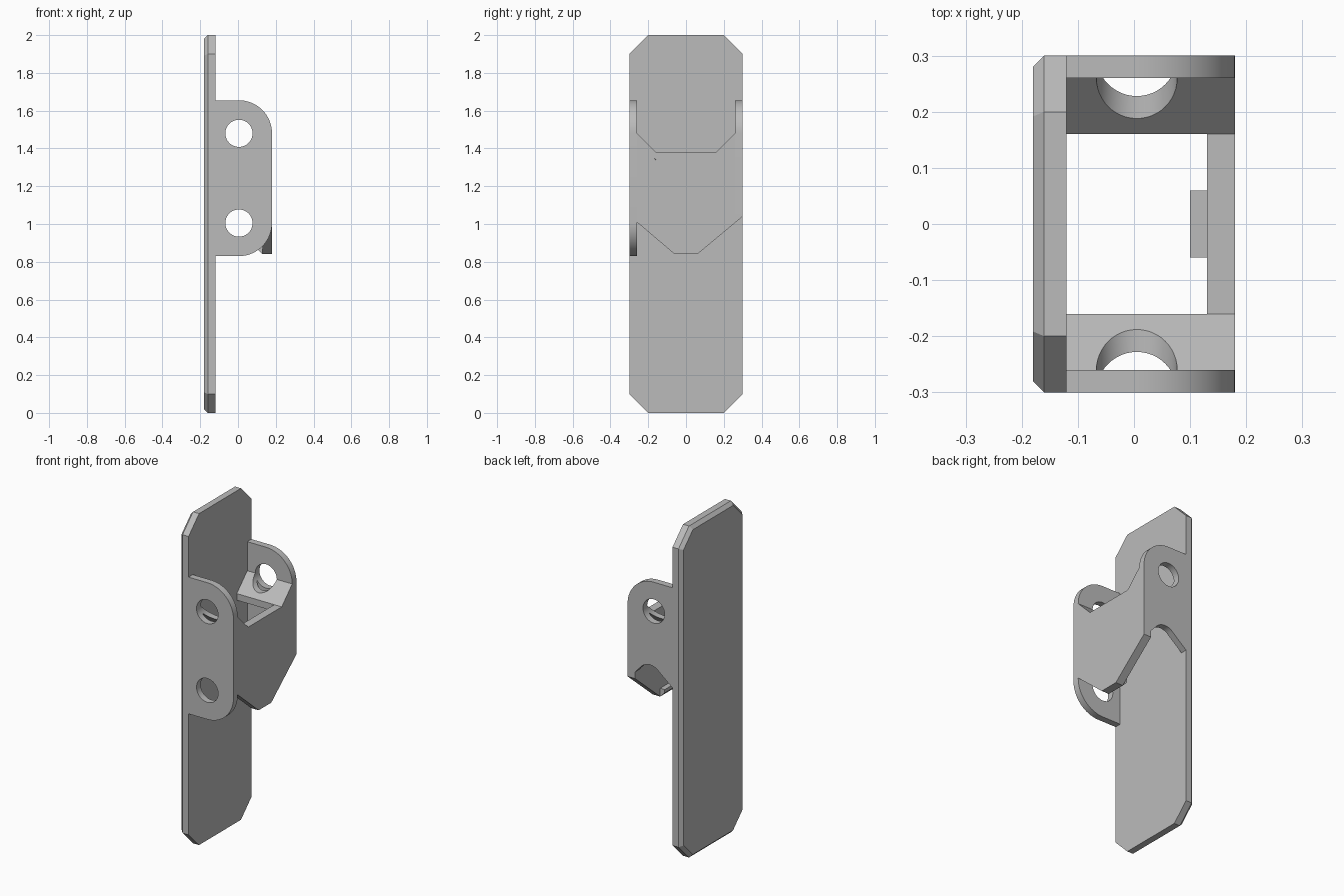
import bpy, bmesh, math
from mathutils import Vector

cube = bpy.data.objects.get("Cube")
if cube:
    bpy.data.objects.remove(cube, do_unlink=True)

grey = bpy.data.materials.new("plain_grey")
grey.use_nodes = True
GREY = (0.5, 0.5, 0.5, 1)
grey.diffuse_color = GREY
grey.node_tree.nodes["Principled BSDF"].inputs["Base Color"].default_value = GREY

# Shared bracket dimensions
PLATE_X, WALL_X, OUT_X = -0.12, 0.13, 0.18
EAR_IN, EAR_OUT = 0.26, 0.30
HOLE_X, HOLE_R, EAR_R = 0.005, 0.072, 0.175
HOLE_LOW, HOLE_HIGH = 1.005, 1.48


def prism(name, outline, axis, lo, hi):
    """Extrude a 2D outline along x or y; outline is (y, z) or (x, z)."""
    bm = bmesh.new()
    place = (lambda u, v: (lo, u, v)) if axis == "x" else (lambda u, v: (u, lo, v))
    face = bm.faces.new([bm.verts.new(place(u, v)) for u, v in outline])
    new = bmesh.ops.extrude_face_region(bm, geom=[face])["geom"]
    shift = Vector((hi - lo, 0, 0) if axis == "x" else (0, hi - lo, 0))
    bmesh.ops.translate(bm, vec=shift, verts=[g for g in new if isinstance(g, bmesh.types.BMVert)])
    bmesh.ops.recalc_face_normals(bm, faces=bm.faces)
    mesh = bpy.data.meshes.new(name)
    bm.to_mesh(mesh)
    bm.free()
    obj = bpy.data.objects.new(name, mesh)
    mesh.materials.append(grey)
    bpy.context.collection.objects.link(obj)
    return obj


def arc(cx, cz, r, start, end, steps=16):
    angles = [math.radians(start + (end - start) * i / steps) for i in range(steps + 1)]
    return [(cx + r * math.cos(a), cz + r * math.sin(a)) for a in angles]


def activate(obj):
    bpy.ops.object.select_all(action="DESELECT")
    obj.select_set(True)
    bpy.context.view_layer.objects.active = obj


def drill(obj, z, lo, hi):
    """Cut a round pin hole along y."""
    cutter = prism("hole_cutter", arc(HOLE_X, z, HOLE_R, 0, 352.5, 47), "y", lo, hi)
    cutter.hide_render = True
    mod = obj.modifiers.new("pin_hole", "BOOLEAN")
    mod.operation, mod.solver, mod.object = "DIFFERENCE", "EXACT", cutter
    activate(obj)
    bpy.ops.object.modifier_apply(modifier=mod.name)
    bpy.data.objects.remove(cutter, do_unlink=True)


def smooth(obj):
    activate(obj)
    bpy.ops.object.shade_smooth_by_angle(angle=math.radians(25))


# Back plate: clipped corners, outer rim chamfered
w, c = 0.30, 0.10
outline = [(-w, c), (-w + c, 0), (w - c, 0), (w, c),
           (w, 2 - c), (w - c, 2), (c - w, 2), (-w, 2 - c)]
plate = prism("mounting_plate", outline, "x", -0.18, PLATE_X)
bm = bmesh.new()
bm.from_mesh(plate.data)
rim = [e for e in bm.edges if all(v.co.x < -0.17 for v in e.verts)]
bmesh.ops.bevel(bm, geom=rim, offset=0.02, segments=1, affect="EDGES")
bm.to_mesh(plate.data)
bm.free()

# Front ear: rounded outer corners, two pin holes
top_arc = arc(HOLE_X, HOLE_HIGH, EAR_R, 0, 90)
low_arc = arc(HOLE_X, HOLE_LOW, EAR_R, -90, 0)
top_z, low_z = HOLE_HIGH + EAR_R, HOLE_LOW - EAR_R
front_ear = prism("front_ear", [(PLATE_X, low_z)] + low_arc + top_arc + [(PLATE_X, top_z)],
                  "y", -EAR_OUT, -EAR_IN)
drill(front_ear, HOLE_LOW, -0.4, -0.1)

# Back ear: one pin hole, rounded arch along the bottom
arch = arc(HOLE_X + 0.025, 1.07, 0.08, 135, 45, 10)
back_ear = prism("back_ear", [(PLATE_X, 1.05)] + arch + [(WALL_X, 1.08), (WALL_X, 1.04), (OUT_X, 1.04)]
                 + top_arc + [(PLATE_X, top_z)], "y", EAR_IN, EAR_OUT)

# Sloped gussets inside each ear, cut by the same upper hole
for side, ear, label in ((-1, front_ear, "front"), (1, back_ear, "back")):
    slope = [(side * EAR_IN, 1.48), (side * 0.16, 1.38), (side * 0.16, 1.34), (side * EAR_IN, 1.44)]
    gusset = prism(label + "_gusset", slope, "x", PLATE_X, OUT_X)
    for part in (ear, gusset):
        drill(part, HOLE_HIGH, *sorted((side * 0.1, side * 0.4)))
        smooth(part)

# Outer wall joining the ears
prism("outer_wall", [(-EAR_IN, 1.48), (-0.16, 1.38), (0.16, 1.38), (EAR_IN, 1.48), (EAR_IN, 1.04),
                     (EAR_OUT, 1.04), (0.06, 0.84), (-0.06, 0.84), (-EAR_IN, 1.01)],
      "x", WALL_X, OUT_X)

# Small chamfered lip at the foot of the wall
prism("wall_lip", [(WALL_X, 0.84), (0.10, 0.87), (0.10, 0.89), (WALL_X, 0.89)], "y", -0.06, 0.06)
